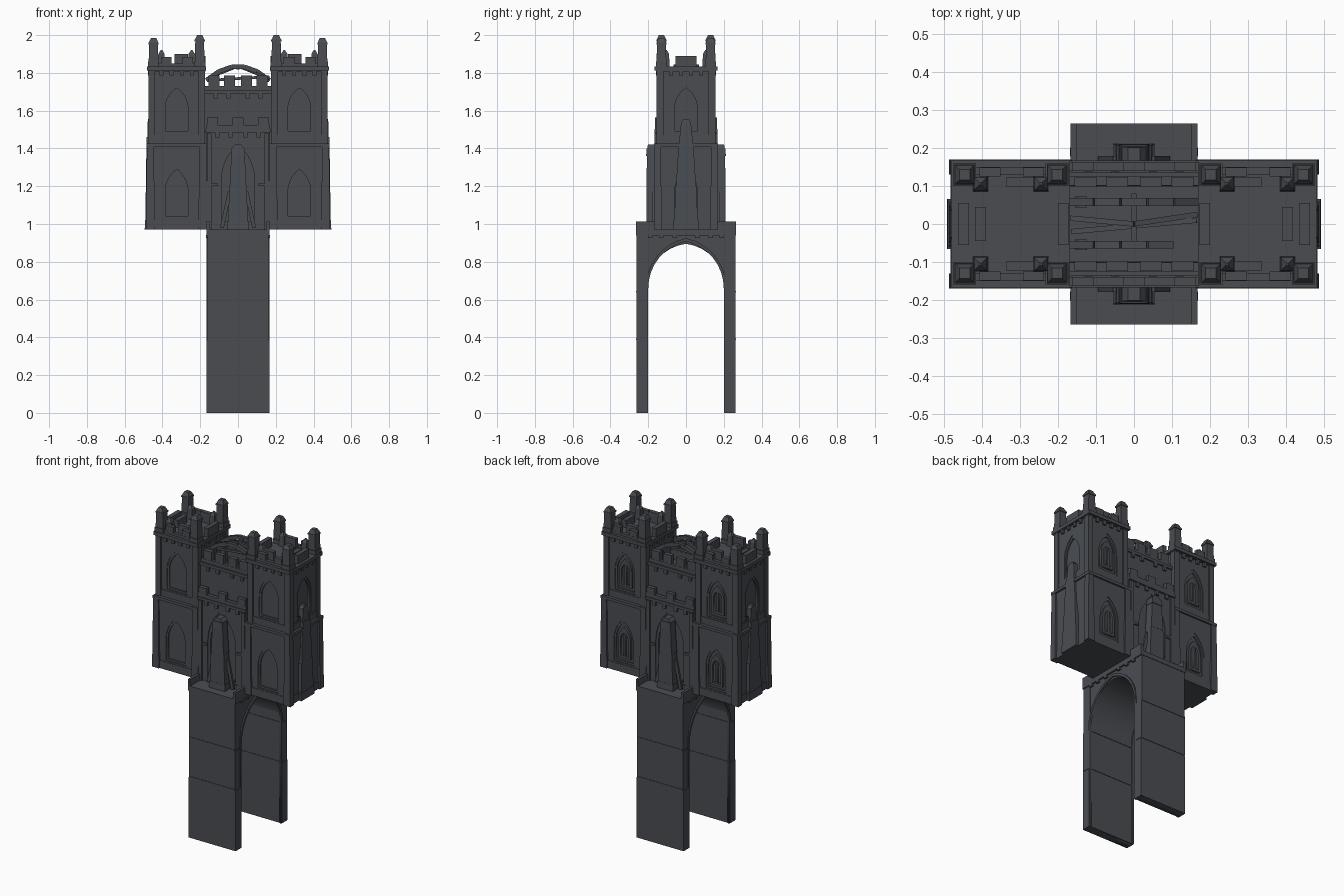
import bpy
import bmesh
from math import pi, sqrt, acos, cos, sin
from mathutils import Matrix, Vector

if "Cube" in bpy.data.objects:
    bpy.data.objects.remove(bpy.data.objects["Cube"])

stone = bpy.data.materials.new("dark grey stone")
stone.use_nodes = True
COLOUR = (0.068, 0.073, 0.083, 1)
stone.diffuse_color = COLOUR
stone.node_tree.nodes["Principled BSDF"].inputs["Base Color"].default_value = COLOUR


def add_mesh(name, mesh):
    mesh.materials.clear()
    mesh.materials.append(stone)
    ob = bpy.data.objects.new(name, mesh)
    bpy.context.collection.objects.link(ob)
    return ob


def block(name, x, y, z0, z1, hx, hy, tx=None, ty=None):
    """Box standing on z0 with half sizes hx, hy and optional top half sizes."""
    tx, ty = tx or hx, ty or hy
    bm = bmesh.new()
    bmesh.ops.create_cube(bm, size=2)
    for v in bm.verts:
        top = v.co.z > 0
        v.co = (x + v.co.x * (tx if top else hx),
                y + v.co.y * (ty if top else hy), z1 if top else z0)
    mesh = bpy.data.meshes.new(name)
    bm.to_mesh(mesh)
    bm.free()
    return add_mesh(name, mesh)


def beam(name, a, b, width, height):
    """Square timber between two points."""
    a, b = Vector(a), Vector(b)
    ob = block(name, 0, 0, 0, (b - a).length, width / 2, height / 2)
    turn = (b - a).to_track_quat('Z', 'Y').to_matrix().to_4x4()
    ob.data.transform(Matrix.Translation(a) @ turn)
    return ob


def plate(name, outlines, depth, loc, angle=0):
    """Upright slab from outlines; inner outlines become holes. Angle 0 faces -y."""
    curve = bpy.data.curves.new(name, 'CURVE')
    curve.dimensions, curve.fill_mode, curve.extrude = '2D', 'BOTH', depth / 2
    for pts in outlines:
        sp = curve.splines.new('POLY')
        sp.points.add(len(pts) - 1)
        for p, (u, v) in zip(sp.points, pts):
            p.co = (u, v, 0, 1)
        sp.use_cyclic_u = True
    temp = bpy.data.objects.new(name, curve)
    mesh = bpy.data.meshes.new_from_object(temp)
    bpy.data.objects.remove(temp)
    mesh.transform(Matrix.Translation(loc) @ Matrix.Rotation(angle, 4, 'Z')
                   @ Matrix.Rotation(pi / 2, 4, 'X'))
    return add_mesh(name, mesh)


def rect(w, z0, z1):
    return [(-w, z0), (w, z0), (w, z1), (-w, z1)]


def arch(w, z0, spring, apex, n=8):
    """Pointed arch outline, from the right foot over to the left foot."""
    h = apex - spring
    c = (h * h - w * w) / (2 * w)
    end = acos(c / (w + c))
    right = [((w + c) * cos(end * i / n) - c, spring + (w + c) * sin(end * i / n))
             for i in range(n + 1)]
    return [(w, z0)] + right + [(-u, v) for u, v in right[-2::-1]] + [(-w, z0)]


def gothic_panel(name, width, z0, z1, w, sill, apex, loc, angle, mullions):
    """Wall panel with a recessed pointed window and a slim moulding."""
    spring = sill + (apex - sill) * 0.5
    plate(name, [rect(width, z0, z1), arch(w, sill, spring, apex)], 0.016, loc, angle)
    plate(name + "_moulding", [arch(w, sill, spring, apex),
          arch(w - .012, sill + .012, spring, apex - .02)], 0.008, loc, angle)
    if mullions:
        plate(name + "_tracery", [arch(w * .62, sill + .03, spring, apex - .05),
              arch(w * .4, sill + .045, spring, apex - .085)], 0.014, loc, angle)
        plate(name + "_mullion", [rect(.006, sill + .03, apex - .07)], 0.014, loc, angle)


# Tall arched bridge with slim piers
def legs_outline(inner, apex, outer, top):
    return arch(inner, 0, .66, apex) + [(-outer, 0), (-outer, top), (outer, top), (outer, 0)]


plate("bridge_arch", [legs_outline(.208, .895, .256, .95)], .315, (0, 0, 0), pi / 2)
for s in (-1, 1):
    plate("arch_rim", [arch(.214, 0, .66, .925) + arch(.2, 0, .66, .908)[::-1]],
          .012, (s * .16, 0, 0), pi / 2)
    for z0, z1, w in ((0, .385, .167), (.39, .637, .164), (.642, .94, .161)):
        block("pier_course", 0, s * .233, z0, z1, w, .029)
    for z in (.385, .637):
        block("pier_band", 0, s * .233, z, z + .008, .162, .032)
block("arch_soffit", 0, 0, .905, .95, .155, .06)
block("bridge_deck", 0, 0, .94, .97, .168, .265)
for sx in (-1, 1):
    for sy in (-1, 1):
        block("deck_kerb", sx * .16, sy * .215, .97, 1.012, .008, .05)
        for k in (.06, .13, .19):
            block("deck_corbel", sx * .163, sy * k, .925, .942, .006, .012)


# Twin towers
def tower(side):
    cx = side * .325
    stages = ((.97, 1.42, .157, .168, 1.03, 1.31), (1.42, 1.82, .15, .156, 1.48, 1.74))
    for n, (z0, z1, hx, hy, sill, apex) in enumerate(stages):
        block("tower_core", cx, 0, z0, z1, hx - .024, hy - .024)
        # Panels on all four faces, tracery to the back
        for angle, dx, dy, width in ((0, 0, -1, hx), (pi, 0, 1, hx),
                                     (pi / 2, 1, 0, hy), (-pi / 2, -1, 0, hy)):
            loc = (cx + dx * (hx - .017), dy * (hy - .017), 0)
            gothic_panel("tower_panel", width - .018, z0 + .002, z1, .072, sill, apex,
                         loc, angle, dy == 1)
        # Corner posts
        for sx in (-1, 1):
            for sy in (-1, 1):
                grow = .006 if n == 0 else 0
                block("corner_post", cx + sx * (hx - .018), sy * (hy - .018), z0, z1,
                      .018 + grow, .018 + grow / 3, .018, .018)
        block("tower_band", cx, 0, z1 - .012, z1 + .006, hx + .002, hy + .002)
        block("tower_plinth", cx, 0, z0, z0 + .05, hx - .006, hy - .006)
    # Cornice and its corbels
    block("tower_cornice", cx, 0, 1.812, 1.834, .156, .168)
    for s in (-1, 1):
        for k in (-.08, -.027, .027, .08):
            block("corbel", cx + k, s * .15, 1.785, 1.815, .01, .008)
            block("corbel", cx + s * .143, k, 1.785, 1.815, .008, .01)

    # Corner pinnacles with shallow caps
    for sx in (-1, 1):
        for sy in (-1, 1):
            x, y = cx + sx * .122, sy * .13
            top = 2.0 if sx == -side else 1.985
            block("pinnacle_base", x, y, 1.83, 1.86, .03, .03)
            block("pinnacle", x, y, 1.86, top - .03, .026, .026, .023, .023)
            block("pinnacle_lip", x, y, top - .034, top - .024, .027, .027)
            block("pinnacle_cap", x, y, top - .024, top, .025, .025, .014, .014)
            block("small_pinnacle", cx + sx * .08, sy * .106, 1.83, 1.9, .02, .02, .016, .016)
            block("small_pinnacle_cap", cx + sx * .08, sy * .106, 1.9, 1.922,
                  .017, .017, .003, .003)
    # Battlements in two rows
    for sy in (-1, 1):
        for k in (-.055, .06):
            block("merlon", cx + k, sy * .137, 1.83, 1.885, .028, .012)
        block("inner_merlon", cx - side * .025, sy * .111, 1.83, 1.9, .036, .013)
        block("parapet", cx, sy * .14, 1.83, 1.85, .1, .01)
    for k, w, h in ((-.138, .055, 1.89), (.125, .055, 1.89), (.08, .045, 1.88)):
        block("side_merlon", cx + side * k, 0, 1.83, h, .014, w)
    # Tapered buttress on the outer face
    for z0, z1, w, t, d in ((.97, 1.02, .066, .066, .494), (1.02, 1.2, .062, .055, .49),
                            (1.2, 1.33, .052, .046, .488), (1.33, 1.46, .045, .036, .486),
                            (1.46, 1.54, .034, .026, .48), (1.54, 1.555, .024, .012, .478)):
        block("side_buttress", side * (d - .03), 0, z0, z1, .03, w, .028, t)


for side in (-1, 1):
    tower(side)

# Central gatehouse between the towers
block("gatehouse_core", 0, 0, .97, 1.49, .175, .135)
block("gatehouse_upper", 0, 0, 1.49, 1.64, .18, .12)
for s, angle in ((-1, 0), (1, pi)):
    # Lower porch wall with a deep pointed recess
    plate("porch_wall", [rect(.17, .971, 1.49), arch(.105, 1.0, 1.23, 1.45)],
          .022, (0, s * .145, 0), angle)
    plate("porch_moulding", [arch(.105, 1.0, 1.23, 1.45), arch(.088, 1.015, 1.23, 1.42)],
          .012, (0, s * .145, 0), angle)
    for sx in (-1, 1):
        block("porch_pilaster", sx * .152, s * .158, .97, 1.48, .012, .01)
        block("porch_ledge", sx * .135, s * .155, 1.2, 1.215, .03, .01)
        # Sloping props beside the central buttress
        beam("buttress_prop", (sx * .085, s * .172, .98), (sx * .045, s * .172, 1.17), .014, .02)
    block("porch_cornice", 0, s * .148, 1.485, 1.502, .172, .02)
    block("porch_parapet", 0, s * .152, 1.5, 1.525, .17, .012)
    for k in (-.135, 0, .135):
        block("porch_merlon", k, s * .152, 1.525, 1.565, .028, .012)
    for k in (-.11, -.04, .04, .11):
        block("porch_corbel", k, s * .158, 1.458, 1.487, .011, .008)

    # Upper curtain wall and battlements
    block("upper_wall", 0, s * .113, 1.5, 1.7, .18, .014)
    block("upper_cornice", 0, s * .118, 1.69, 1.708, .176, .018)
    block("upper_parapet", 0, s * .113, 1.7, 1.73, .176, .012)
    for k in (-.128, -.045, .045, .128):
        block("upper_merlon", k, s * .111, 1.73, 1.785, .029, .013)
    for k in (-.12, -.05, .05, .12):
        block("upper_corbel", k, s * .131, 1.664, 1.692, .011, .007)

    # Central stepped buttress
    for z0, z1, w, t, d in ((.97, 1.01, .056, .056, .213), (1.01, 1.2, .052, .046, .21),
                            (1.2, 1.36, .044, .036, .209), (1.36, 1.4, .038, .034, .211),
                            (1.4, 1.42, .032, .016, .204)):
        block("porch_buttress", 0, s * (d - .027), z0, z1, w, .027, t, .025)

# Ruined roof timbers
for y, end in ((.058, 5), (-.055, 4)):
    path = [(-.168 + .0672 * i, y, 1.76 + .075 * (1 - ((-.168 + .0672 * i) / .168) ** 2))
            for i in range(6)]
    for a, b in list(zip(path, path[1:]))[:end]:
        beam("roof_rib", a, b, .02, .024)
    block("rib_foot", -.14, y, 1.64, 1.775, .016, .014)
for a, b in (((-.165, .015, 1.77), (0, 0, 1.835)), ((0, 0, 1.835), (.165, .025, 1.77)),
             ((-.165, -.02, 1.76), (.165, .01, 1.78)), ((0, -.05, 1.825), (0, .08, 1.825))):
    beam("roof_rafter", a, b, .014, .014)
